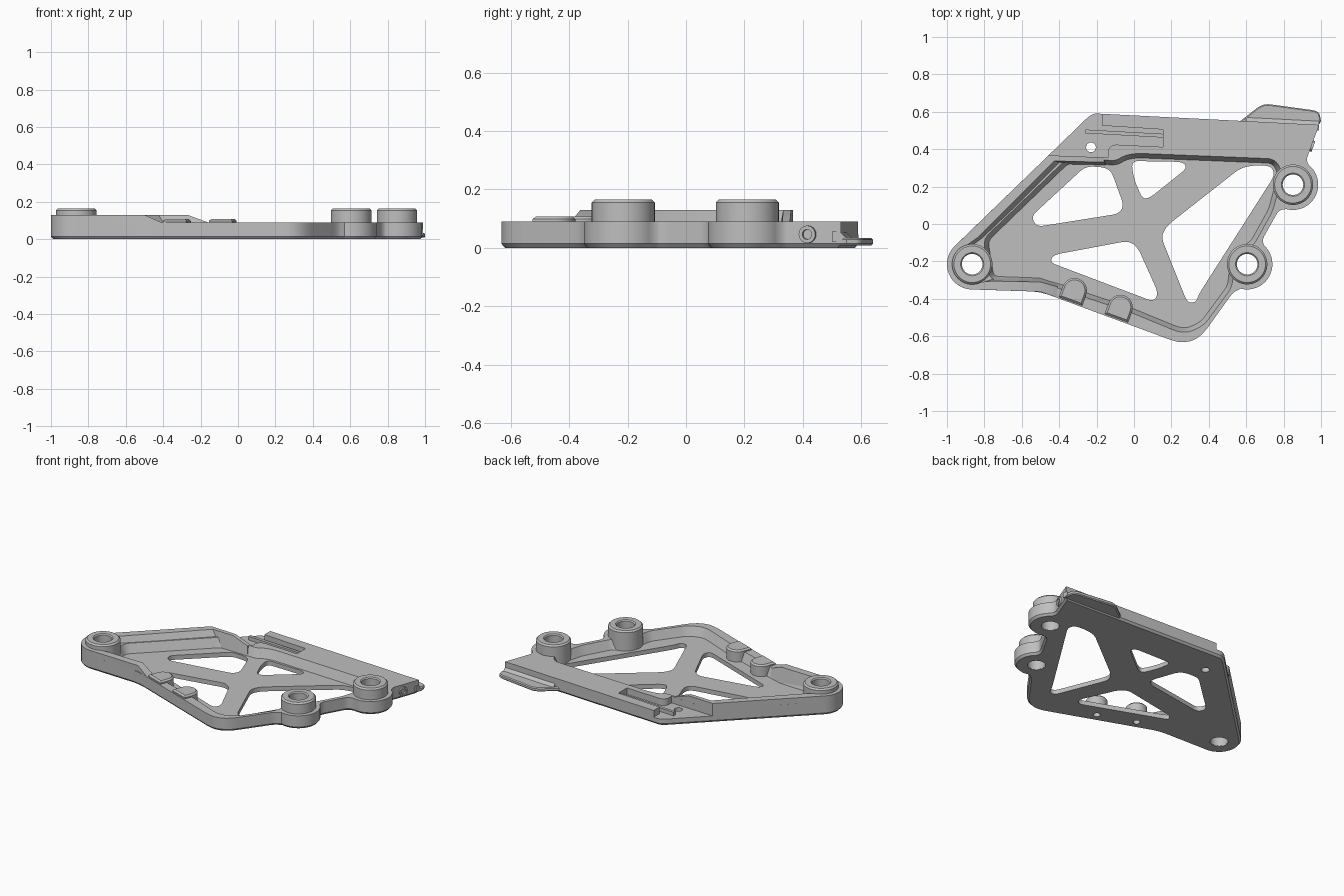
import bpy, bmesh, math
from mathutils import Vector

if "Cube" in bpy.data.objects:
    bpy.data.objects.remove(bpy.data.objects["Cube"])

grey = bpy.data.materials.new("satin_grey")
grey.diffuse_color = (0.52, 0.52, 0.52, 1)
grey.use_nodes = True
grey.node_tree.nodes["Principled BSDF"].inputs["Base Color"].default_value = grey.diffuse_color


def arc(cx, cy, r, a0, a1, n=20):
    return [(cx + r * math.cos(math.radians(a0 + (a1 - a0) * i / n)),
             cy + r * math.sin(math.radians(a0 + (a1 - a0) * i / n))) for i in range(n + 1)]


def circle(cx, cy, r, n=40):
    return arc(cx, cy, r, 0, 360 - 360 / n, n - 1)


def rounded(corners, default=0.0, n=6):
    """Closed outline; corners (x, y[, r]) are softened over a distance r."""
    out, k = [], len(corners)
    for i, c in enumerate(corners):
        p = Vector(c[:2])
        r = c[2] if len(c) > 2 else default
        if r == 0:
            out.append(tuple(p))
            continue
        ends = []
        for q in (corners[i - 1], corners[(i + 1) % k]):
            d = Vector(q[:2]) - p
            ends.append(p + d.normalized() * min(r, 0.45 * d.length))
        for j in range(n + 1):
            t = j / n
            out.append(tuple(ends[0] * (1 - t) ** 2 + p * 2 * t * (1 - t) + ends[1] * t * t))
    return out


def offset(pts, d):
    """Move a counter-clockwise outline outward by d."""
    out = []
    for i, p in enumerate(pts):
        p = Vector(p)
        a = (p - Vector(pts[i - 1])).normalized()
        b = (Vector(pts[(i + 1) % len(pts)]) - p).normalized()
        n = Vector((a.y + b.y, -a.x - b.x)).normalized()
        out.append(tuple(p + n * d / max(0.6, n.dot(Vector((a.y, -a.x))))))
    return out


def skin(bm, rings, closed=False):
    """Quads between successive closed rings of 3D points."""
    vs = [[bm.verts.new(p) for p in ring] for ring in rings]
    for j in range(0 if closed else 1, len(vs)):
        for i in range(len(vs[j])):
            bm.faces.new((vs[j - 1][i - 1], vs[j - 1][i], vs[j][i], vs[j][i - 1]))
    return vs


def wall(bm, pts, levels):
    return skin(bm, [[(x, y, z) for x, y in (offset(pts, d) if d else pts)] for z, d in levels])


def cap(bm, loops, z):
    """Flat face bounded by the first loop, with the others as holes."""
    edges = []
    for pts in loops:
        vs = [bm.verts.new((x, y, z)) for x, y in pts]
        edges += [bm.edges.new((vs[i - 1], vs[i])) for i in range(len(vs))]
    bmesh.ops.triangle_fill(bm, use_beauty=True, edges=edges, normal=(0, 0, 1))


def finish(name, bm):
    bmesh.ops.remove_doubles(bm, verts=bm.verts, dist=1e-5)
    bmesh.ops.recalc_face_normals(bm, faces=bm.faces)
    me = bpy.data.meshes.new(name)
    bm.to_mesh(me)
    bm.free()
    ob = bpy.data.objects.new(name, me)
    bpy.context.collection.objects.link(ob)
    me.materials.append(grey)
    return ob


def solid(name, rings):
    bm = bmesh.new()
    vs = skin(bm, rings)
    bm.faces.new(vs[0])
    bm.faces.new(vs[-1])
    return finish(name, bm)


def loft(name, pts, levels):
    return solid(name, [[(x, y, z) for x, y in offset(pts, d)] for z, d in levels])


def lathe(name, x, y, profile, n=48):
    bm = bmesh.new()
    skin(bm, [[(x + r * math.cos(math.tau * i / n), y + r * math.sin(math.tau * i / n), z)
               for r, z in profile] for i in range(n)], closed=True)
    return finish(name, bm)


bosses = [(-0.865, -0.215), (0.605, -0.215), (0.85, 0.21)]
pads = [(-0.318, -0.355), (-0.073, -0.445)]

# Outer outline, and the upper one that steps in around the corner pocket
common = (arc(*bosses[0], 0.135, 133, 268) + [(-0.50, -0.362, 0.06), (0.315, -0.664, 0.13),
                                              (0.53, -0.365, 0.04)]
          + arc(*bosses[1], 0.135, -105, 48) + [(0.685, -0.085, 0.03), (0.775, 0.075, 0.03)]
          + arc(*bosses[2], 0.135, -105, 52) + [(0.922, 0.345, 0.02), (0.99, 0.53)])
outline = rounded(common + [(-0.17, 0.589), (-0.225, 0.592, 0.05), (-0.457, 0.367)])
upper = rounded(common + [(-0.17, 0.589), (-0.17, 0.526), (0.155, 0.505), (0.155, 0.412),
                          (-0.11, 0.425, 0.02), (-0.14, 0.40, 0.02), (-0.14, 0.355),
                          (-0.457, 0.367)])
split = outline.index(upper[[round(p[0], 4) for p in upper].index(-0.17)])
pocket = outline[split:] + upper[split + 1:-1][::-1]

# Recessed floor outline
recess = rounded([(-0.78, -0.09), (-0.75, -0.28), (-0.52, -0.288), (-0.40, -0.32), (-0.01, -0.45),
                  (0.27, -0.565, 0.06), (0.36, -0.52), (0.50, -0.33), (0.515, -0.20),
                  (0.56, -0.12), (0.62, -0.10), (0.72, 0.08), (0.77, 0.27), (0.74, 0.325),
                  (0.02, 0.354), (-0.04, 0.345), (-0.09, 0.315), (-0.35, 0.325)], 0.03)

# Lattice windows
windows = [rounded(w, 0.04) for w in (
    [(-0.55, 0.04), (-0.52, -0.015), (-0.08, 0.055), (-0.055, 0.10), (-0.12, 0.28),
     (-0.16, 0.304), (-0.26, 0.308)],
    [(-0.015, 0.337), (0.0, 0.24), (0.045, 0.135), (0.085, 0.14), (0.285, 0.30), (0.26, 0.332)],
    [(-0.45, -0.205), (-0.43, -0.165), (-0.03, -0.09), (0.02, -0.125), (0.13, -0.37),
     (0.105, -0.415)],
    [(0.145, -0.07), (0.175, -0.01), (0.57, 0.30), (0.65, 0.315), (0.735, 0.31), (0.752, 0.26),
     (0.35, -0.37), (0.33, -0.42), (0.285, -0.42)])]
bolts = [circle(x, y, 0.056) for x, y in bosses]
pad_holes = [circle(x, y, 0.022) for x, y in pads]
corner_hole = circle(-0.23, 0.41, 0.026)

# Main frame: chamfered foot, floor, sloped recess, rim and pocket
bm = bmesh.new()
wall(bm, outline, [(0, -0.012), (0.014, 0), (0.045, 0)])
wall(bm, upper, [(0.045, 0), (0.09, 0)])
wall(bm, recess, [(0.03, 0), (0.09, 0.024)])
for loop, top in ([(w, 0.03) for w in windows] + [(b, 0.09) for b in bolts]
                  + [(h, 0.025) for h in pad_holes] + [(corner_hole, 0.045)]):
    wall(bm, loop, [(0, 0), (top, 0)])
cap(bm, [offset(outline, -0.012)] + windows + bolts + pad_holes + [corner_hole], 0)
cap(bm, [recess] + windows, 0.03)
cap(bm, [pocket, corner_hole], 0.045)
cap(bm, [upper, offset(recess, 0.024)] + bolts, 0.09)
for h in pad_holes:
    cap(bm, [h], 0.025)
finish("frame", bm)

# Tall left wall: stations of outer edge, inner top edge, inner foot, height
stations = [((-0.41, -0.394), (-0.41, -0.335), (-0.41, -0.32), 0.09),
            ((-0.50, -0.362), (-0.50, -0.31), (-0.50, -0.29), 0.13),
            ((-0.74, -0.354), (-0.76, -0.305), (-0.76, -0.285), 0.13)]
stations += [(o, i, i, 0.13) for o, i in zip(arc(*bosses[0], 0.135, 268, 133),
                                             arc(*bosses[0], 0.10, 268, 133))]
stations += [((-0.91, -0.071), (-0.83, -0.068), (-0.79, -0.09), 0.13),
             ((-0.457, 0.367), (-0.425, 0.337), (-0.36, 0.32), 0.13),
             ((-0.27, 0.360), (-0.27, 0.333), (-0.26, 0.318), 0.13),
             ((-0.16, 0.356), (-0.16, 0.330), (-0.15, 0.315), 0.09)]
solid("tall_wall", [[(*o, 0.087), (*o, z), (*i, z), (*f, 0.03)] for o, i, f, z in stations])

# Rib inside the slot of the back rail
loft("slot_rib", [(-0.26, 0.485), (0.156, 0.462), (0.156, 0.482), (-0.26, 0.505)],
     [(0.03, 0), (0.07, 0)])

# Raised bosses
for i, (x, y) in enumerate(bosses):
    lathe("boss_%d" % (i + 1), x, y, [(0.055, 0.004), (0.108, 0.004), (0.108, 0.155),
                                      (0.098, 0.165), (0.062, 0.165), (0.055, 0.158)])

# Rounded clip pads on the front rim, tilted to follow it
c, s = math.cos(math.radians(-20)), math.sin(math.radians(-20))
for i, (x, y) in enumerate(pads):
    local = arc(0, 0, 0.066, 0, 180) + [(-0.066, -0.062), (0.066, -0.062)]
    loft("pad_%d" % (i + 1), [(x + u * c - v * s, y + u * s + v * c) for u, v in local],
         [(0.03, 0), (0.098, 0), (0.108, -0.01)])

# Thin tab behind the rail, with a sloped root
loft("tab", rounded([(0.60, 0.52), (0.97, 0.50), (1.0, 0.55), (0.99, 0.604, 0.04),
                     (0.69, 0.645, 0.04), (0.57, 0.552)]),
     [(0.008, -0.006), (0.014, 0), (0.028, 0), (0.034, -0.006)])
solid("tab_root", [[(x, y + dy, z) for dy, z in ((-0.03, 0.02), (0.022, 0.02), (0.022, 0.032),
                                                 (-0.004, 0.055), (-0.03, 0.055))]
                   for x, y in ((0.60, 0.55), (0.99, 0.53))])

# Collar of the screw hole in the rail end
collar = lathe("end_collar", 0, 0, [(0.017, -0.01), (0.03, -0.01), (0.03, 0.003), (0.017, 0.003)], 24)
collar.location = (0.956, 0.415, 0.046)
collar.rotation_euler = Vector((0.185, -0.068, 0)).to_track_quat('Z', 'Y').to_euler()

# Smooth the curves, keep machined edges crisp
for ob in bpy.context.scene.objects:
    ob.select_set(True)
bpy.context.view_layer.objects.active = collar
bpy.ops.object.shade_smooth_by_angle(angle=math.radians(28))
